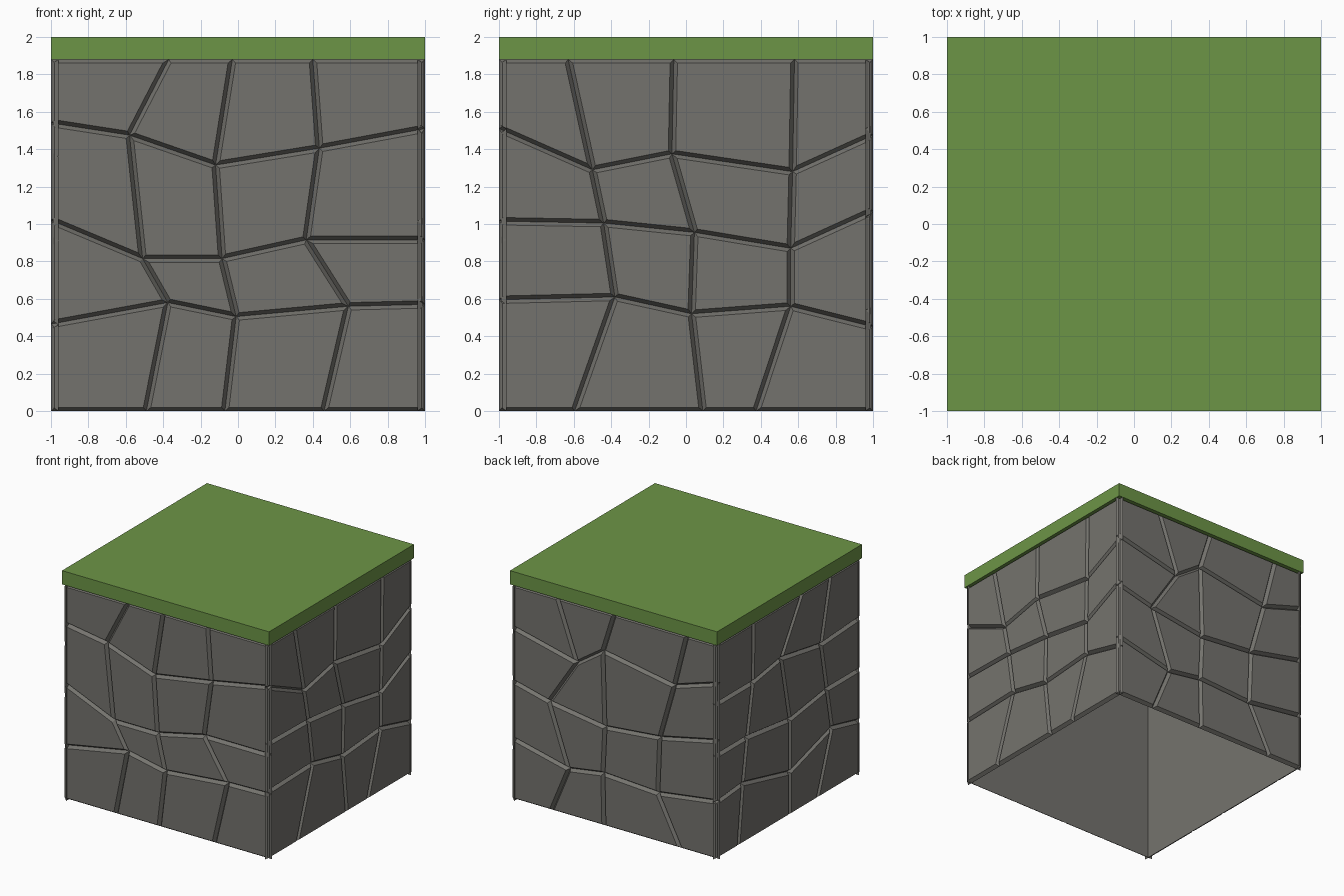
import bpy, bmesh, math
from mathutils import Matrix, Vector

cube = bpy.data.objects.get("Cube")
if cube:
    bpy.data.objects.remove(cube, do_unlink=True)

WALL_TOP = 1.88     # underside of the grass
WALL_DIST = 0.96    # wall plane distance from the centre
RELIEF = 0.03       # how far the stones stand out
JOINT = 0.016       # half the mortar joint
BEVEL = 0.02        # width of the sloped stone edge


def material(name, rgb):
    mat = bpy.data.materials.new(name)
    mat.use_nodes = True
    mat.diffuse_color = (*rgb, 1)
    bsdf = mat.node_tree.nodes["Principled BSDF"]
    bsdf.inputs["Base Color"].default_value = (*rgb, 1)
    bsdf.inputs["Roughness"].default_value = 0.9
    return mat


stone = material("grey stone", (0.175, 0.171, 0.155))
grass = material("grass green", (0.152, 0.300, 0.062))


def add_object(name, bm, mat):
    mesh = bpy.data.meshes.new(name)
    bm.to_mesh(mesh)
    bm.free()
    mesh.materials.append(mat)
    obj = bpy.data.objects.new(name, mesh)
    bpy.context.collection.objects.link(obj)
    return obj


def joint_row(left_z, corners, right_z):
    return [(-1, left_z), *corners, (1, right_z)]


def edge_row(xs, z):
    return [(x, z) for x in (-1, *xs, 1)]


def build_wall(name, quarter_turns, top_xs, joints, bottom_xs):
    """Flat mortar sheet plus four courses of bevelled stones."""
    turn = Matrix.Rotation(quarter_turns * math.pi / 2, 4, 'Z')

    # Mortar sheet
    bm = bmesh.new()
    sheet = [(-1, 0), (1, 0), (1, WALL_TOP), (-1, WALL_TOP)]
    bm.faces.new([bm.verts.new((x, -WALL_DIST, z)) for x, z in sheet])
    bm.transform(turn)
    add_object(name + "_mortar", bm, stone)

    # Stones: one cell per gap between the joints
    bm = bmesh.new()
    rows = [edge_row(top_xs, WALL_TOP), *[joint_row(*j) for j in joints],
            edge_row(bottom_xs, 0)]
    grid = [[bm.verts.new((x, -WALL_DIST, z)) for x, z in row] for row in rows]
    for upper, lower in zip(grid, grid[1:]):
        for i in range(len(upper) - 1):
            bm.faces.new((lower[i], lower[i + 1], upper[i + 1], upper[i]))
    cells = list(bm.faces)
    # Cut away the joints
    rims = bmesh.ops.inset_individual(bm, faces=cells, thickness=JOINT,
                                      use_even_offset=True)["faces"]
    bmesh.ops.delete(bm, geom=rims, context='FACES')
    # Raise the tops to leave sloped edges
    cells = list(bm.faces)
    bmesh.ops.inset_individual(bm, faces=cells, thickness=BEVEL,
                               use_even_offset=True)
    tops = {v for f in cells for v in f.verts}
    bmesh.ops.translate(bm, verts=list(tops), vec=Vector((0, -RELIEF, 0)))
    bm.transform(turn)
    add_object(name + "_stones", bm, stone)


build_wall("front_wall", 0, (-.37, -.03, .4), [
    (1.54, [(-.58, 1.475), (-.12, 1.315), (.435, 1.405)], 1.51),
    (1.02, [(-.51, .815), (-.085, .815), (.365, .915)], .915),
    (.465, [(-.375, .58), (-.01, .505), (.59, .56)], .57),
], (-.49, -.07, .46))

build_wall("right_wall", 1, (-.63, -.065, .58), [
    (1.51, [(-.5, 1.29), (-.075, 1.375), (.57, 1.28)], 1.475),
    (1.015, [(-.44, 1.005), (.045, .955), (.56, .87)], 1.07),
    (.595, [(-.38, .61), (.03, .52), (.56, .56)], .45),
], (-.595, .09, .375))

build_wall("back_wall", 2, (-.55, 0, .7), [
    (1.51, [(-.36, 1.36), (-.11, 1.53), (.58, 1.41)], 1.54),
    (1.04, [(-.63, .95), (-.09, .87), (.44, .92)], 1.04),
    (.54, [(-.44, .41), (-.11, .46), (.42, .43)], .51),
], (-.61, -.1, .64))

build_wall("left_wall", 3, (-.48, .19, .58), [
    (1.36, [(-.49, 1.36), (-.1, 1.42), (.45, 1.33)], 1.36),
    (.91, [(-.57, .91), (.02, .84), (.53, .91)], .91),
    (.5, [(-.63, .53), (.02, .38), (.6, .55)], .46),
], (-.69, .02, .4))

# Grass slab
bm = bmesh.new()
bmesh.ops.create_cube(bm, size=2)
height = 2 - WALL_TOP
bmesh.ops.scale(bm, vec=(1, 1, height / 2), verts=bm.verts)
bmesh.ops.translate(bm, vec=(0, 0, 2 - height / 2), verts=bm.verts)
add_object("grass_slab", bm, grass)
